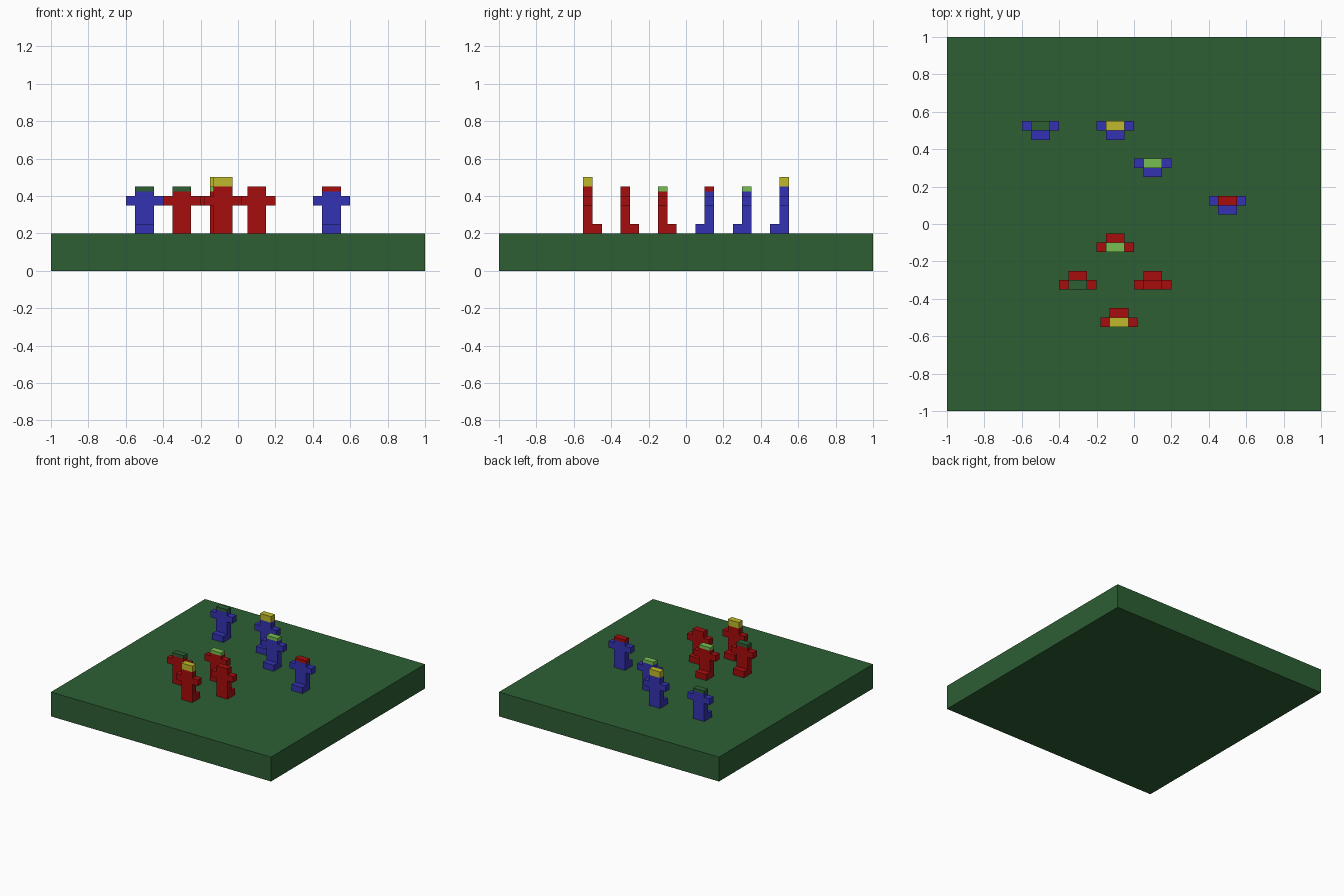
import bpy
import bmesh
from mathutils import Matrix, Vector

cube = bpy.data.objects.get("Cube")
if cube:
    bpy.data.objects.remove(cube, do_unlink=True)


def material(name, r, g, b):
    mat = bpy.data.materials.new(name)
    mat.use_nodes = True
    mat.diffuse_color = (r, g, b, 1)
    mat.node_tree.nodes["Principled BSDF"].inputs["Base Color"].default_value = (r, g, b, 1)
    return mat


GREEN = material("dark green", 0.026, 0.114, 0.034)
RED = material("red", 0.39, 0.004, 0.004)
BLUE = material("blue", 0.034, 0.032, 0.445)
YELLOW = material("yellow", 0.53, 0.49, 0.025)
LIME = material("light green", 0.18, 0.51, 0.084)


def boxes(name, mat, *spans):
    """One flat-faced object from boxes, each given as (low corner, high corner)."""
    bm = bmesh.new()
    for low, high in spans:
        low, high = Vector(low), Vector(high)
        place = Matrix.Translation((low + high) / 2) @ Matrix.Diagonal((*(high - low), 1))
        bmesh.ops.create_cube(bm, size=1, matrix=place)
    mesh = bpy.data.meshes.new(name)
    bm.to_mesh(mesh)
    bm.free()
    mesh.materials.append(mat)
    obj = bpy.data.objects.new(name, mesh)
    bpy.context.collection.objects.link(obj)
    return obj


W, D = 0.05, 0.025   # half width and half depth of a torso
GROUND = 0.2


def figure(name, mat, cap_mat, x, y, facing):
    tall = cap_mat == YELLOW
    neck, top = (0.25, 0.3) if tall else (0.225, 0.25)
    parts = [
        # torso with the feet stepping out in front
        boxes(name + "_torso", mat, ((-W, -D, 0), (W, D, neck))),
        boxes(name + "_feet", mat, ((-W, -3 * D, 0), (W, -D, 0.05))),
        # arms straight out to both sides
        boxes(name + "_arms", mat,
              ((-2 * W, -D, 0.15), (-W, D, 0.2)),
              ((W, -D, 0.15), (2 * W, D, 0.2))),
        # coloured cap
        boxes(name + "_cap", cap_mat, ((-W, -D, neck), (W, D, top))),
    ]
    for part in parts:
        part.data.transform(Matrix.Diagonal((facing, facing, 1, 1)))
        part.location = (x, y, GROUND)


# Ground slab
boxes("ground", GREEN, ((-1, -1, 0), (1, 1, GROUND)))

# Red team faces the back, blue team faces the front
red_team = [(YELLOW, -0.08, -0.525), (GREEN, -0.3, -0.325),
            (RED, 0.1, -0.325), (LIME, -0.1, -0.125)]
blue_team = [(GREEN, -0.5, 0.525), (YELLOW, -0.1, 0.525),
             (LIME, 0.1, 0.325), (RED, 0.5, 0.125)]
for team, mat, members, facing in (("red", RED, red_team, -1), ("blue", BLUE, blue_team, 1)):
    for i, (cap, x, y) in enumerate(members, 1):
        figure(f"{team}_figure_{i}", mat, cap, x, y, facing)
